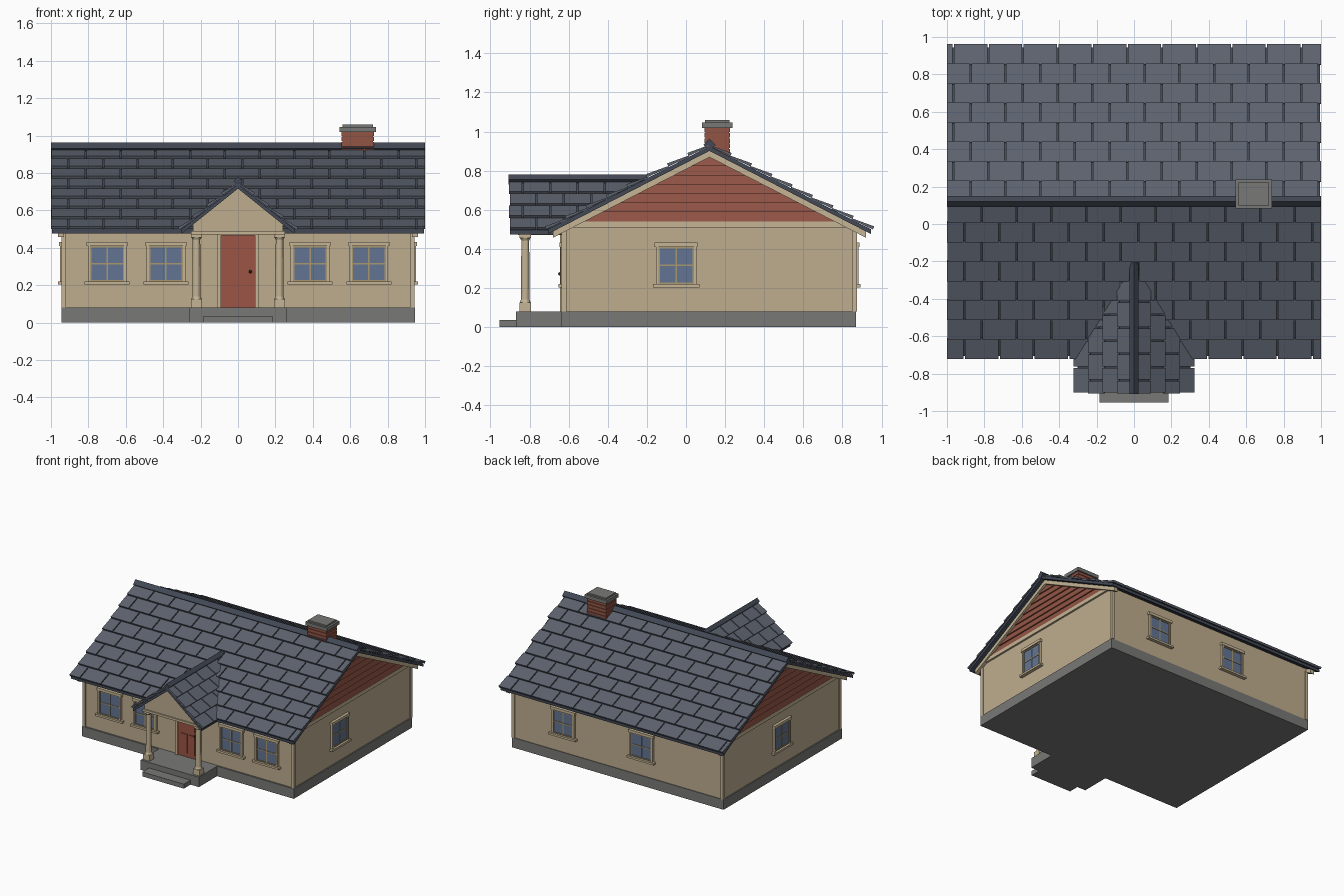
import bpy, bmesh, math
from mathutils import Vector as V, Matrix

if "Cube" in bpy.data.objects:
    bpy.data.objects.remove(bpy.data.objects["Cube"])

def mat(name, r, g, b):
    m = bpy.data.materials.new(name)
    m.diffuse_color = (r, g, b, 1)
    m.use_nodes = True
    m.node_tree.nodes["Principled BSDF"].inputs["Base Color"].default_value = m.diffuse_color
    return m

WALL = mat("cream wall", 0.52, 0.42, 0.275)
TRIM = mat("pale trim", 0.56, 0.46, 0.30)
BRICK = mat("red brick", 0.29, 0.09, 0.06)
DOOR = mat("door red", 0.33, 0.09, 0.06)
SLATE = mat("slate tile", 0.108, 0.122, 0.155)
DARK = mat("dark slate", 0.055, 0.065, 0.09)
STONE = mat("grey stone", 0.19, 0.19, 0.185)
GLASS = mat("blue glass", 0.125, 0.175, 0.29)
MUNTIN = mat("window frame tan", 0.40, 0.31, 0.16)
METAL = mat("dark metal", 0.04, 0.035, 0.03)

def finish(name, bm, m):
    bmesh.ops.recalc_face_normals(bm, faces=bm.faces)
    me = bpy.data.meshes.new(name)
    bm.to_mesh(me)
    bm.free()
    me.materials.append(m)
    ob = bpy.data.objects.new(name, me)
    bpy.context.collection.objects.link(ob)
    return ob

def hexa(bm, lo, hi):
    """Solid between two four-point rings."""
    a = [bm.verts.new(p) for p in lo]
    b = [bm.verts.new(p) for p in hi]
    bm.faces.new(a)
    bm.faces.new(b)
    for i in range(4):
        j = (i + 1) % 4
        bm.faces.new((a[i], a[j], b[j], b[i]))

def add_box(bm, x0, x1, y0, y1, z0, z1):
    ring = [(x0, y0), (x1, y0), (x1, y1), (x0, y1)]
    hexa(bm, [(x, y, z0) for x, y in ring], [(x, y, z1) for x, y in ring])

def boxes(name, m, *dims):
    bm = bmesh.new()
    for d in dims:
        add_box(bm, *d)
    return finish(name, bm, m)

def prism(name, m, profile, axis, a, b):
    """Extrude a (u, z) profile along x or y."""
    bm = bmesh.new()
    f = bm.faces.new([bm.verts.new((a, u, z) if axis == 'x' else (u, a, z)) for u, z in profile])
    r = bmesh.ops.extrude_face_region(bm, geom=[f])
    d = V((b - a, 0, 0)) if axis == 'x' else V((0, b - a, 0))
    bmesh.ops.translate(bm, vec=d, verts=[v for v in r['geom'] if isinstance(v, bmesh.types.BMVert)])
    return finish(name, bm, m)

def tiles(name, start, along, length, down, rows, pitch, shift):
    """Overlapping tiles in staggered rows on one roof slope."""
    bm = bmesh.new()
    start, along, down = V(start), V(along), V(down)
    n = along.cross(down).normalized()
    if n.z < 0:
        n = -n
    step, gap = down / rows, 0.004
    for r in range(rows):
        p = start + step * r
        t = -pitch + ((shift + (r % 2) * 0.5) % 1) * pitch
        while t < length:
            t0, t1 = max(t + gap, 0), min(t + pitch - gap, length)
            if t1 - t0 > 0.01:
                A, B = p + along * t0, p + along * t1
                top = n * 0.006
                hexa(bm, [A, B, B + step + n * 0.004, A + step + n * 0.004],
                     [A + top, B + top, B + step + n * 0.021, A + step + n * 0.021])
            t += pitch
    return finish(name, bm, SLATE)

def chevron(cu, top, slope, half, thick):
    e = top - slope * half
    return [(cu - half, e), (cu, top), (cu + half, e),
            (cu + half, e - thick), (cu, top - thick), (cu - half, e - thick)]

# Foundation, porch slab and step
boxes("foundation", STONE, (-.945, .945, -.638, .87, 0, .08))
boxes("porch_slab", STONE, (-.26, .26, -.87, -.63, 0, .08))
boxes("porch_step", STONE, (-.185, .185, -.955, -.86, 0, .036))

# House body with gable ends
RY, RZ, SL = .12, .925, .515
prism("house_body", WALL, [(-.625, .08), (.865, .08), (.865, RZ - .025 - SL * .745),
      (RY, RZ - .025), (-.625, RZ - .025 - SL * .745)], 'x', -.935, .935)
corner = [(sx - .012, sx + .012, sy - .012, sy + .012, .08, .49)
          for sx in (-.932, .932) for sy in (-.624, .862)]
boxes("corner_boards", TRIM, *corner)

# Red lap siding, belt and rake boards on both gables
for s, side in ((1, "right"), (-1, "left")):
    bm = bmesh.new()
    n, z0, z1 = 7, .54, .87
    for i in range(n):
        za, zb = z0 + (z1 - z0) * i / n, z0 + (z1 - z0) * (i + 1) / n
        wa, wb = (z1 + .02 - za) / SL, (z1 + .02 - zb) / SL
        hexa(bm, [(s * .93, RY - wa, za), (s * .93, RY + wa, za), (s * .93, RY + wb, zb), (s * .93, RY - wb, zb)],
             [(s * .948, RY - wa, za), (s * .948, RY + wa, za), (s * .938, RY + wb, zb), (s * .938, RY - wb, zb)])
    finish(side + "_gable_siding", bm, BRICK)
    boxes(side + "_belt_board", TRIM, (min(s * .93, s * .95), max(s * .93, s * .95), -.60, .84, .51, .54))
    prism(side + "_rake_board", TRIM, chevron(RY, RZ - .02, SL, .80, .036), 'x', s * .93, s * .962)

# Main roof
prism("roof_deck", DARK, chevron(RY, RZ, SL, .825, .024), 'x', -.995, .995)
run = .833
tiles("front_roof_tiles", (-1, RY, RZ), (1, 0, 0), 2, (0, -run, -SL * run), 8, .186, 0)
tiles("back_roof_tiles", (-1, RY, RZ), (1, 0, 0), 2, (0, run, -SL * run), 8, .186, .68)
prism("ridge_cap", DARK, [(RY - .03, .932), (RY, .962), (RY + .03, .932), (RY, .902)], 'x', -1, 1)

# Porch roof and pediment
PZ, PS = .74, .80
prism("porch_roof_deck", DARK, chevron(0, PZ, PS, .303, .024), 'y', -.9, -.2)
for s, side in ((1, "right"), (-1, "left")):
    tiles(side + "_porch_tiles", (0, -.905, PZ), (0, 1, 0), .7, (s * .31, 0, -PS * .31), 4, .14, .5)
prism("porch_ridge_cap", DARK, [(-.024, .755), (0, .78), (.024, .755), (0, .73)], 'y', -.908, -.2)
prism("porch_pediment", WALL, [(-.24, .485), (.24, .485), (.24, PZ - .02 - PS * .24),
      (0, PZ - .02), (-.24, PZ - .02 - PS * .24)], 'y', -.85, -.6)
boxes("porch_beam", TRIM, (-.25, .25, -.86, -.79, .472, .49), (-.25, -.2, -.8, -.62, .472, .49),
      (.2, .25, -.8, -.62, .472, .49))

# Porch columns
for s, side in ((1, "right"), (-1, "left")):
    x, y = s * .222, -.822
    boxes(side + "_column_blocks", TRIM, (x - .029, x + .029, y - .029, y + .029, .08, .125),
          (x - .029, x + .029, y - .029, y + .029, .455, .475))
    bm = bmesh.new()
    for r1, r2, z0, z1 in ((.028, .022, .125, .14), (.022, .02, .135, .445), (.02, .028, .443, .457)):
        bmesh.ops.create_cone(bm, cap_ends=True, segments=16, radius1=r1, radius2=r2, depth=z1 - z0,
                              matrix=Matrix.Translation((x, y, (z0 + z1) / 2)))
    finish(side + "_column_shaft", bm, TRIM)

# Front door
boxes("door_frame", TRIM, (-.113, -.09, -.645, -.62, .08, .475), (.09, .113, -.645, -.62, .08, .475),
      (-.113, .113, -.645, -.62, .465, .48))
boxes("door", DOOR, (-.09, .09, -.634, -.62, .08, .466))
boxes("door_panels", DOOR, (-.062, .062, -.641, -.63, .295, .44), (-.062, -.008, -.641, -.63, .11, .265),
      (.008, .062, -.641, -.63, .11, .265))
bm = bmesh.new()
bmesh.ops.create_icosphere(bm, subdivisions=2, radius=.009, matrix=Matrix.Translation((.066, -.645, .272)))
finish("door_knob", bm, METAL)

# Windows, built facing -y at the origin and then turned to their wall
def window(name, x, y, angle):
    M = Matrix.Translation((x, y, 0)) @ Matrix.Rotation(math.radians(angle), 4, 'Z')
    parts = [
        ("glass", GLASS, [(-.092, .092, -.008, .005, .22, .41)]),
        ("bars", MUNTIN, [(-.004, .004, -.012, 0, .22, .41), (-.09, .09, -.012, 0, .311, .319),
                          (-.092, -.084, -.013, 0, .22, .41), (.084, .092, -.013, 0, .22, .41),
                          (-.09, .09, -.013, 0, .22, .228), (-.09, .09, -.013, 0, .402, .41)]),
        ("trim", TRIM, [(-.103, -.09, -.018, .003, .215, .412), (.09, .103, -.018, .003, .215, .412),
                        (-.11, .11, -.022, .003, .41, .432), (-.12, .12, -.028, .003, .203, .219)])]
    for part, m, dims in parts:
        boxes(name + "_" + part, m, *dims).matrix_world = M

for i, x in enumerate((-.70, -.385, .385, .70)):
    window("front_window_%d" % (i + 1), x, -.625, 0)
for i, x in enumerate((.485, -.215)):
    window("back_window_%d" % (i + 1), x, .865, 180)
window("right_window", .935, -.05, 90)
window("left_window", -.935, .125, -90)

# Chimney with brick courses and stone cap
boxes("chimney_core", BRICK, (.559, .721, .099, .221, .80, 1.025))
boxes("chimney_courses", BRICK, *[(.554, .726, .094, .226, .805 + .0275 * i, .828 + .0275 * i) for i in range(8)])
boxes("chimney_cap", STONE, (.543, .738, .083, .237, 1.018, 1.046))
boxes("chimney_cap_top", STONE, (.558, .722, .098, .222, 1.04, 1.058))
